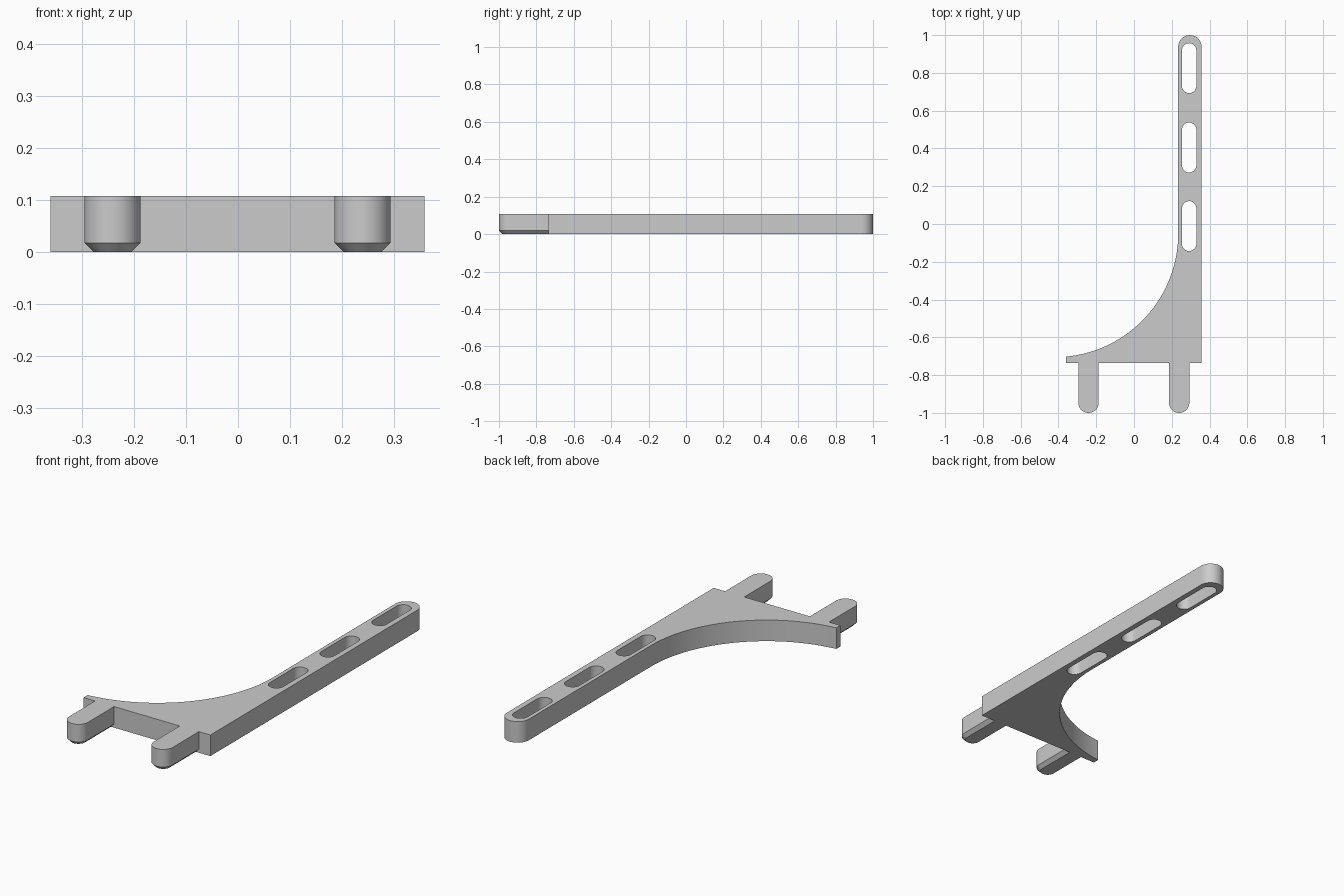
import bpy, bmesh
from math import sin, cos, pi, atan2, sqrt, radians
from mathutils import Vector

cube = bpy.data.objects.get("Cube")
if cube:
    bpy.data.objects.remove(cube, do_unlink=True)

HEIGHT = 0.108
ARM_LEFT, ARM_RIGHT, FRONT = 0.234, 0.358, -0.735

grey = bpy.data.materials.new("plain grey")
grey.use_nodes = True
grey.diffuse_color = (0.6, 0.6, 0.6, 1)
grey.node_tree.nodes["Principled BSDF"].inputs["Base Color"].default_value = (0.6, 0.6, 0.6, 1)


def arc(cx, cy, r, start, end, steps=24):
    return [(cx + r * cos(start + (end - start) * i / steps),
             cy + r * sin(start + (end - start) * i / steps)) for i in range(steps + 1)]


def prism(name, outline, z0, z1, chamfer=0, inner=None):
    """Extrude an outline; an inner outline makes a chamfered underside."""
    rings = [(outline, z0), (outline, z1)]
    if chamfer:
        rings = [(inner, z0), (outline, z0 + chamfer), (outline, z1)]
    bm = bmesh.new()
    loops = [[bm.verts.new((x, y, z)) for x, y in pts] for pts, z in rings]
    n = len(outline)
    bm.faces.new(loops[0][::-1])
    bm.faces.new(loops[-1])
    for low, high in zip(loops, loops[1:]):
        for i in range(n):
            j = (i + 1) % n
            bm.faces.new((low[i], low[j], high[j], high[i]))
    bmesh.ops.recalc_face_normals(bm, faces=bm.faces)
    mesh = bpy.data.meshes.new(name)
    bm.to_mesh(mesh)
    bm.free()
    mesh.materials.append(grey)
    obj = bpy.data.objects.new(name, mesh)
    bpy.context.collection.objects.link(obj)
    return obj


def combine(target, other, operation):
    bpy.context.view_layer.objects.active = target
    mod = target.modifiers.new(operation.lower(), 'BOOLEAN')
    mod.operation, mod.solver, mod.object = operation, 'EXACT', other
    bpy.ops.object.modifier_apply(modifier=mod.name)
    bpy.data.objects.remove(other, do_unlink=True)


# Bracket: straight arm with a round tip, sweeping into a wide foot
tip_r = (ARM_RIGHT - ARM_LEFT) / 2
tip_x = ARM_LEFT + tip_r
sweep_r, sweep_y = 0.655, -0.05
sweep_x = ARM_LEFT - sweep_r
end_angle = -atan2(sqrt(sweep_r ** 2 - (-0.36 - sweep_x) ** 2), -0.36 - sweep_x)
outline = [(-0.36, FRONT), (ARM_RIGHT, FRONT)]
outline += arc(tip_x, 1 - tip_r, tip_r, 0, pi)
outline += arc(sweep_x, sweep_y, sweep_r, 0, end_angle, 48)
bracket = prism("bracket", outline, 0, HEIGHT)

# Pegs: round-ended tabs with a chamfered underside
def peg_outline(x, r):
    back = FRONT + 0.02
    return [(x + r, back), (x - r, back)] + arc(x, -1 + 0.054, r, pi, 2 * pi)

for x in (-0.241, 0.239):
    peg = prism("peg", peg_outline(x, 0.054), 0, HEIGHT, 0.018, peg_outline(x, 0.036))
    combine(bracket, peg, 'UNION')

# Slots through the arm
for y in (0.825, 0.405, -0.011):
    r, half = 0.038, 0.094
    slot = arc(0.292, y + half, r, 0, pi) + arc(0.292, y - half, r, pi, 2 * pi)
    combine(bracket, prism("slot_cutter", slot, -0.1, 0.3), 'DIFFERENCE')

bpy.ops.object.select_all(action='DESELECT')
bracket.select_set(True)
bpy.context.view_layer.objects.active = bracket
bpy.ops.object.shade_smooth_by_angle(angle=radians(30))
